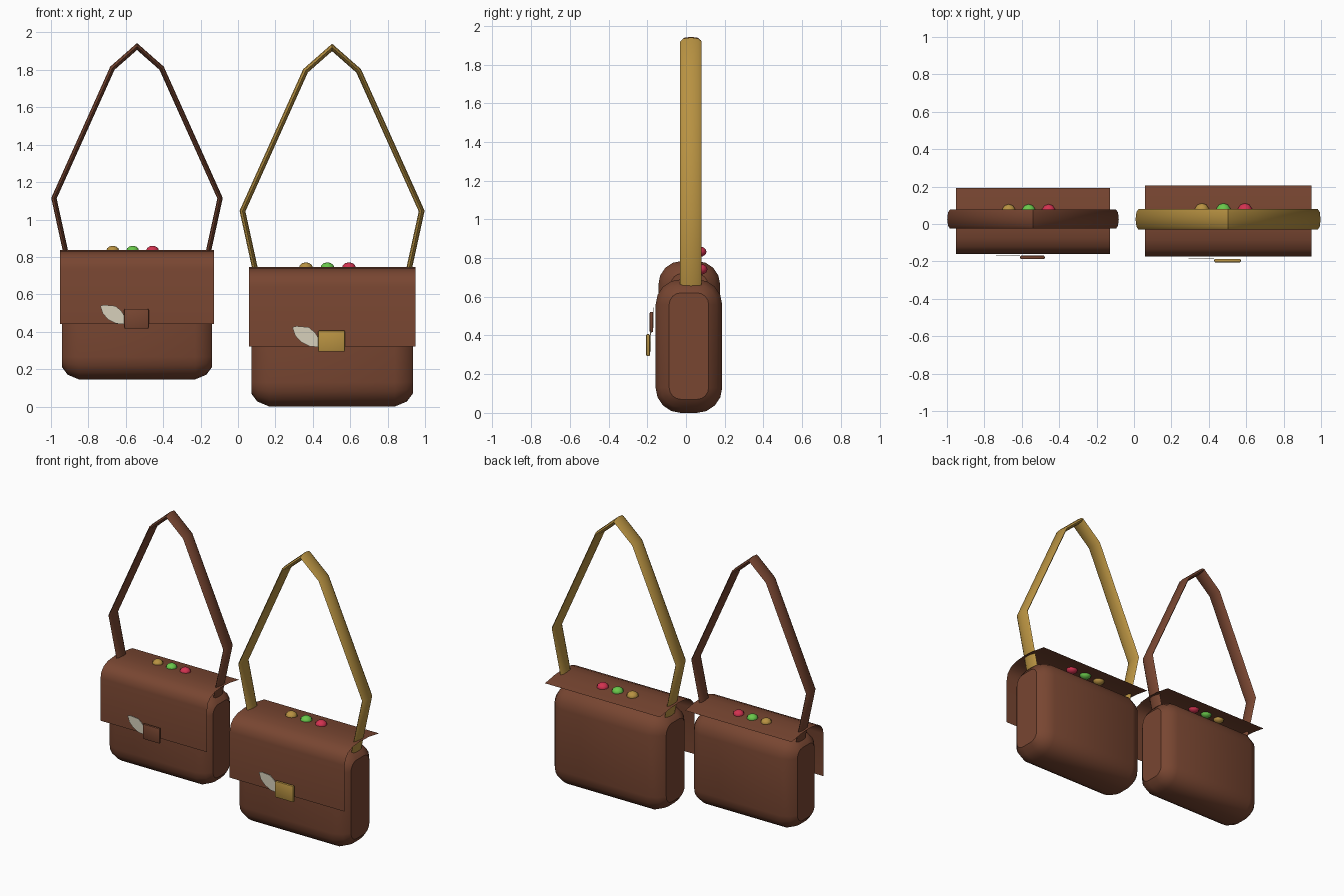
import bpy, bmesh, math
from mathutils import Vector

if "Cube" in bpy.data.objects:
    bpy.data.objects.remove(bpy.data.objects["Cube"])


def material(name, rgb):
    m = bpy.data.materials.new(name)
    m.diffuse_color = (*rgb, 1)
    m.use_nodes = True
    m.node_tree.nodes["Principled BSDF"].inputs["Base Color"].default_value = m.diffuse_color
    return m


BROWN = material("brown leather", (0.188, 0.061, 0.031))
GOLD = material("gold", (0.479, 0.287, 0.054))
GREEN = material("green", (0.141, 0.578, 0.07))
RED = material("red", (0.645, 0.032, 0.08))
CREAM = material("cream", (0.68, 0.63, 0.50))


def finish(bm, name, mat, bag, angle):
    """Turn a bmesh into an object placed and scaled with its bag."""
    bmesh.ops.recalc_face_normals(bm, faces=bm.faces)
    mesh = bpy.data.meshes.new(name)
    bm.to_mesh(mesh)
    bm.free()
    mesh.materials.append(mat)
    ob = bpy.data.objects.new(bag["name"] + "_" + name, mesh)
    bpy.context.collection.objects.link(ob)
    ob.location = bag["loc"]
    ob.scale = (bag["scale"],) * 3
    bpy.ops.object.select_all(action='DESELECT')
    ob.select_set(True)
    bpy.context.view_layer.objects.active = ob
    if angle:
        bpy.ops.object.shade_smooth_by_angle(angle=math.radians(angle))
    return ob


def loft(bm, rings, caps=True, closed=True):
    """Bridge consecutive rings of points."""
    vs = [[bm.verts.new(p) for p in ring] for ring in rings]
    n = len(vs[0])
    for a, b in zip(vs, vs[1:]):
        for i in range(n if closed else n - 1):
            j = (i + 1) % n
            bm.faces.new((a[i], a[j], b[j], b[i]))
    if caps:
        bm.faces.new(vs[0])
        bm.faces.new(vs[-1])


def body(bag):
    # rounded side profile, shrinking toward the two flat ends
    def ring(x, inset, hy=0.172, h=0.69, r=0.13, seg=4):
        pts = []
        for k, (sy, sz) in enumerate(((1, 1), (-1, 1), (-1, -1), (1, -1))):
            for i in range(seg + 1):
                a = math.pi / 2 * (k + i / seg)
                pts.append((x, sy * (hy - r) + (r - inset) * math.cos(a),
                            h / 2 + sz * (h / 2 - r) + (r - inset) * math.sin(a)))
        return pts
    half = [(0.335, 0), (0.40, 0.027), (0.432, 0.07)]
    stations = [(-x, i) for x, i in reversed(half)] + half
    bm = bmesh.new()
    loft(bm, [ring(x, i) for x, i in stations])
    finish(bm, "body", BROWN, bag, 32)


def flap(bag):
    # thin sheet folded over the top and down the front
    profile = [(-0.19, 0.32), (-0.19, 0.64), (-0.18, 0.685), (-0.15, 0.718),
               (-0.10, 0.738), (-0.02, 0.746), (0.08, 0.74), (0.19, 0.722)]
    bm = bmesh.new()
    loft(bm, [[(x, y, z) for y, z in profile] for x in (-0.445, 0.445)],
         caps=False, closed=False)
    finish(bm, "flap", BROWN, bag, 45)


def strap(bag, mat):
    # flat oval section swept along an angular path with mitred bends
    half = [(0.395, 0.66), (0.479, 1.045), (0.142, 1.795)]
    path = [Vector((-x, z)) for x, z in half] + [Vector((0, 1.92))]
    path += [Vector((x, z)) for x, z in reversed(half)]
    rings = []
    for i, p in enumerate(path):
        d0 = (p - path[max(i - 1, 0)]).normalized()
        d1 = (path[min(i + 1, len(path) - 1)] - p).normalized()
        t = (d0 + d1).normalized()
        n = Vector((-t.y, t.x))
        d = d1 if d1.length else d0
        n *= 0.015 / max(t.dot(d), 0.5)
        ring = []
        for k in range(8):
            a = k * math.pi / 4
            q = p + n * math.sin(a)
            ring.append((q.x, 0.01 + 0.055 * math.cos(a), q.y))
        rings.append(ring)
    bm = bmesh.new()
    loft(bm, rings)
    finish(bm, "strap", mat, bag, 60)


def buckle(bag, mat):
    # softened rectangular clasp in front of the flap
    bm = bmesh.new()
    bmesh.ops.create_cube(bm, size=1)
    for v in bm.verts:
        v.co = Vector((v.co.x * 0.142 - 0.003, v.co.y * 0.02 - 0.211, v.co.z * 0.114 + 0.35))
    bmesh.ops.bevel(bm, geom=bm.edges[:], offset=0.007, segments=2,
                    profile=0.5, affect='EDGES')
    finish(bm, "buckle", mat, bag, 35)


def feather(bag):
    # flat leaf-shaped ornament beside the clasp
    outline = [(-0.212, 0.424), (-0.19, 0.43), (-0.125, 0.424), (-0.09, 0.395),
               (-0.075, 0.37), (-0.075, 0.318), (-0.12, 0.322), (-0.165, 0.345),
               (-0.198, 0.38)]
    bm = bmesh.new()
    loft(bm, [[(x, y, z) for x, z in outline] for y in (-0.200, -0.196)])
    finish(bm, "feather", CREAM, bag, 0)


def beads(bag):
    # three small coloured studs on top
    for x, mat, label in ((-0.14, GOLD, "gold"), (-0.025, GREEN, "green"), (0.09, RED, "red")):
        bm = bmesh.new()
        bmesh.ops.create_uvsphere(bm, u_segments=10, v_segments=6, radius=1)
        for v in bm.verts:
            v.co = Vector((x + v.co.x * 0.039, 0.057 + v.co.y * 0.039, 0.742 + v.co.z * 0.029))
        finish(bm, label + "_bead", mat, bag, 60)


bags = (({"name": "small_bag", "loc": (-0.54, 0.017, 0.145), "scale": 0.927}, BROWN),
        ({"name": "large_bag", "loc": (0.503, 0.015, 0.0), "scale": 1.0}, GOLD))
for bag, trim in bags:
    body(bag)
    flap(bag)
    strap(bag, trim)
    buckle(bag, trim)
    feather(bag)
    beads(bag)
